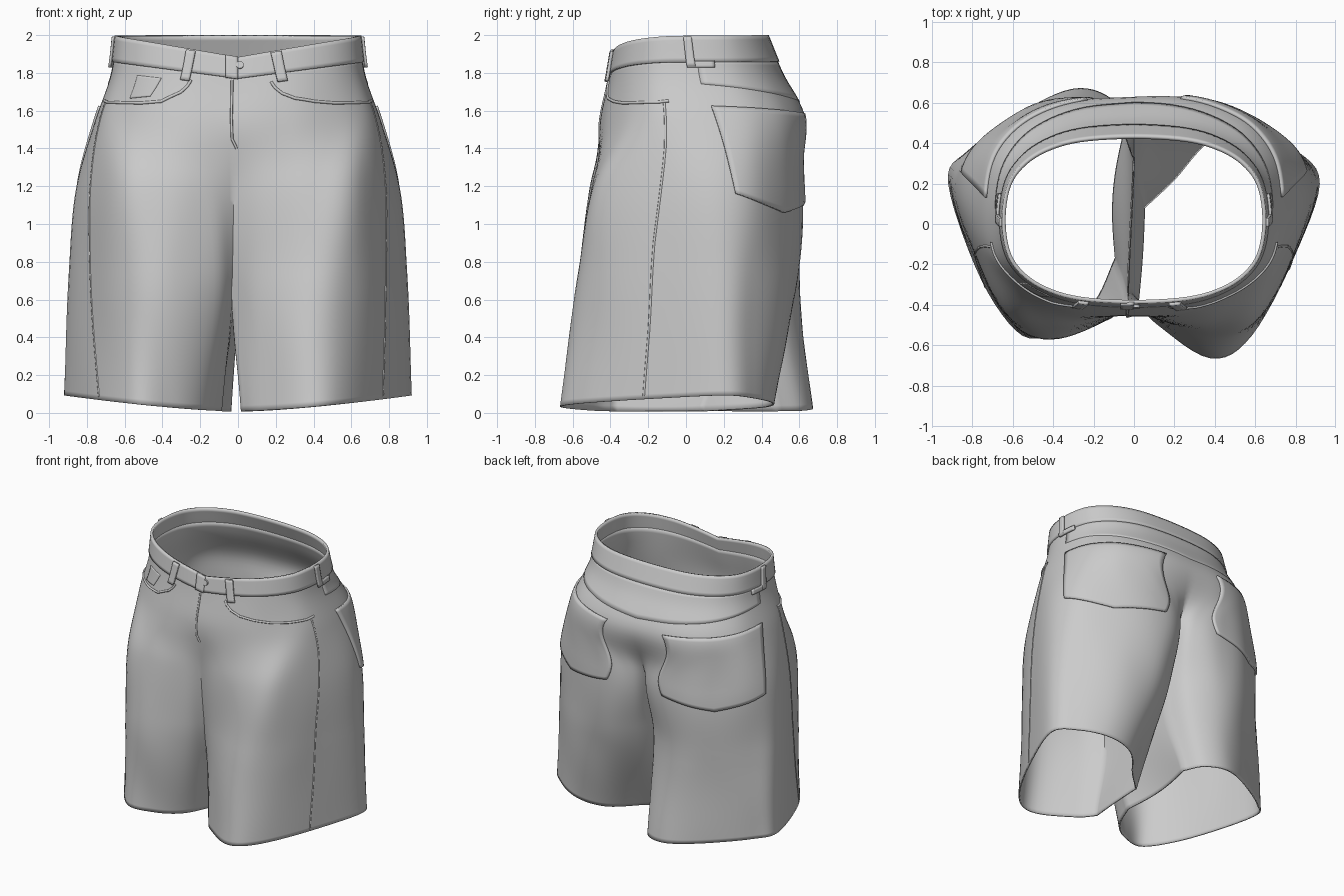
import bpy, bmesh, math
from mathutils import Vector, noise

if "Cube" in bpy.data.objects:
    bpy.data.objects.remove(bpy.data.objects["Cube"])

# Half cross-sections, front centre -> outer side -> back centre
ZS = [0, .75, 1.2, 1.55, 1.8, 2.0]
KNEE = [(-.03, -.36), (.13, -.47), (.38, -.56), (.6, -.48), (.78, -.17), (.89, .17),
        (.79, .37), (.54, .54), (.27, .59), (.08, .5), (0, .35)]
THIGH = [(-.02, -.42), (.18, -.475), (.4, -.495), (.61, -.43), (.77, -.15), (.85, .14),
         (.78, .36), (.54, .54), (.25, .61), (.08, .57), (0, .49)]
HEM = {1: [(.02, -.38), (.12, -.5), (.38, -.66), (.58, -.55), (.78, -.18), (.915, .2),
           (.8, .36), (.6, .46), (.38, .42), (.2, .22), (.05, .08)],
       -1: [(.09, -.17), (.19, -.38), (.35, -.51), (.55, -.55), (.75, -.28), (.915, .2),
            (.82, .36), (.55, .55), (.3, .665), (.12, .62), (.04, .48)]}


def oval(rx, yf, yb, yc, n=2.5):
    pts = []
    for i in range(11):
        a = math.pi * i / 10
        c = math.cos(a)
        r = yc - yf if c > 0 else yb - yc
        pts.append((rx * max(0, math.sin(a)) ** (2 / n), yc - math.copysign(r * abs(c) ** (2 / n), c)))
    pts[0], pts[-1] = (0, yf), (0, yb)
    return pts


def section(half, side):
    # keep the centre seam common to both halves
    out = [Vector((side * x, y)) for x, y in half]
    if half is KNEE or half is THIGH:
        out[0].x = half[0][0]
    return out


TOPS = [oval(.75, -.445, .63, .08), oval(.665, -.41, .505, .03), oval(.638, -.378, .422, .02, 2.6)]
LEVELS = {s: [section(h, s) for h in [HEM[s], KNEE, THIGH] + TOPS] for s in (1, -1)}


def along(pts, u, flat):
    f = min(max(u, 0), 1) * 10
    i = min(int(f), 9)
    t = f - i

    def end(e, q):
        return Vector((2 * e.x - q.x, q.y)) if flat else 2 * e - q
    p1, p2 = pts[i], pts[i + 1]
    p0 = pts[i - 1] if i else end(p1, p2)
    p3 = pts[i + 2] if i < 9 else end(p2, p1)
    return .5 * (2 * p1 + (p2 - p0) * t + (2 * p0 - 5 * p1 + 4 * p2 - p3) * t * t
                 + (3 * p1 - p0 - 3 * p2 + p3) * t ** 3)


def surf(side, u, z):
    """Point on the cloth: u runs front to back round the outside."""
    q = [along(p, u, k > 2) for k, p in enumerate(LEVELS[side])]
    k = max(i for i in range(5) if ZS[i] <= max(z, 0))

    def slope(i):
        return (q[i + 1] - q[i]) / (ZS[i + 1] - ZS[i])

    def tangent(i):
        if i in (0, 5):
            return slope(min(i, 4))
        mid = (slope(i - 1) + slope(i)) / 2
        # at crotch height the centre seam ignores the separate hems
        return mid.lerp(slope(1), min(1, abs(2 * u - 1)) ** 6) if i == 1 else mid
    h = ZS[k + 1] - ZS[k]
    t = (z - ZS[k]) / h
    p = (q[k] * (2 * t**3 - 3 * t * t + 1) + tangent(k) * h * (t**3 - 2 * t * t + t)
         + q[k + 1] * (3 * t * t - 2 * t**3) + tangent(k + 1) * h * (t**3 - t * t))
    x, y = p
    # soft folds, front waist dip, and raised outer hem
    amp = .02 * min(1, max(0, (1.85 - z) / .4)) * min(1, .4 + z)
    y += amp * noise.noise(Vector((x * 3.5, y * 3.5, z * 1.6))) * (1 if y > 0 else -1) * min(1, abs(y) * 5)
    drop = .115 * max(0, 1 - abs(x) / .65) * min(1, max(0, -y * 6)) * min(1, max(0, (z - 1.4) / .6))
    lift = (.008 + .085 * (abs(x) / .92) ** 1.5) * max(0, 1 - z) ** 2
    return Vector((x, y, z - drop + lift))


def normal(side, u, z):
    d = .004
    n = (surf(side, u + d, z) - surf(side, u - d, z)).cross(surf(side, u, min(z + d, 2)) - surf(side, u, z - d))
    n.normalize()
    p = surf(side, u, z)
    return n if n.dot(Vector((p.x - side * .25, p.y, 0))) > 0 else -n


def grid(bm, fn, nu, nv):
    rows = [[bm.verts.new(fn(i / nu, j / nv)) for i in range(nu + 1)] for j in range(nv + 1)]
    for j in range(nv):
        for i in range(nu):
            bm.faces.new((rows[j][i], rows[j][i + 1], rows[j + 1][i + 1], rows[j + 1][i]))


def finish(name, bm, thick):
    bmesh.ops.remove_doubles(bm, verts=bm.verts, dist=.0008)
    bmesh.ops.recalc_face_normals(bm, faces=bm.faces)
    me = bpy.data.meshes.new(name)
    bm.to_mesh(me)
    bm.free()
    ob = bpy.data.objects.new(name, me)
    bpy.context.collection.objects.link(ob)
    m = ob.modifiers.new("cloth_thickness", 'SOLIDIFY')
    m.thickness, m.offset = thick, 0
    bpy.ops.object.select_all(action='DESELECT')
    ob.select_set(True)
    bpy.context.view_layer.objects.active = ob
    bpy.ops.object.shade_smooth_by_angle(angle=math.radians(45))
    return ob


def patch(name, side, bl, br, tr, tl, off=.012, thick=.02, dip=0, n=(14, 12)):
    """Cloth piece laid on the surface, corners given as (u, z)."""
    bm = bmesh.new()

    def fn(s, t):
        a = Vector(bl).lerp(Vector(br), s)
        p = a.lerp(Vector(tl).lerp(Vector(tr), s), t)
        z = p.y - dip * (1 - t) * (1 - abs(2 * s - 1))
        return surf(side, p.x, z) + normal(side, p.x, z) * off
    grid(bm, fn, *n)
    return finish(name, bm, thick)


def seam(name, side, pts, r=.008, off=.006):
    cu = bpy.data.curves.new(name, 'CURVE')
    cu.dimensions, cu.bevel_depth, cu.bevel_resolution = '3D', r, 2
    sp = cu.splines.new('POLY')
    path = [Vector(a).lerp(Vector(b), k / 6) for a, b in zip(pts, pts[1:]) for k in range(6)] + [Vector(pts[-1])]
    sp.points.add(len(path) - 1)
    for p, (u, z) in zip(sp.points, path):
        p.co = (*(surf(side, u, z) + normal(side, u, z) * off), 1)
    bpy.context.collection.objects.link(bpy.data.objects.new(name, cu))


# Body: outer panels of both legs plus inner leg walls meeting at the crotch
body = bmesh.new()
for side in (1, -1):
    def outer(u, t):
        j = t * 54
        return surf(side, u, .75 * j / 24 if j <= 24 else .75 + 1.13 * (j - 24) / 30)

    def inner(v, w):
        e = abs(2 * v - 1)
        z = (.6 + .15 * e ** 2.5) * (1 - w)
        own = surf(side, 0, z).lerp(surf(side, 1, z), v)
        own.x += (.005 if side > 0 else -.035) * math.sin(math.pi * v) * w
        mate = surf(-side, 0, z).lerp(surf(-side, 1, z), v)
        return own.lerp((own + mate) / 2, (1 - w) ** 2 * (1 - e ** 8))
    grid(body, outer, 60, 54)
    grid(body, inner, 24, 24)
finish("shorts_body", body, .01)

# Waistband and back yoke, each one piece across the centre
band, yoke = bmesh.new(), bmesh.new()
for side in (1, -1):
    def laid(u, z, off):
        n = normal(side, u, z)
        if u in (0, 1):
            n.x = 0
        return surf(side, u, z) + n * off
    grid(band, lambda u, t: laid(u, 1.855 + .14 * t, .006), 48, 6)
    grid(yoke, lambda u, t: laid(.52 + .48 * u, (1.74 - .1 * u) * (1 - t) + 1.86 * t, .003), 24, 8)
finish("waistband", band, .018)
finish("back_yoke", yoke, .01)
patch("waistband_overlap", -1, (0, 1.85), (.025, 1.85), (.025, 1.995), (0, 1.995), .016, .016, n=(4, 6))

# Waist button
n = normal(1, .004, 1.93)
bpy.ops.mesh.primitive_cylinder_add(vertices=24, radius=.02, depth=.014,
                                    location=surf(1, .004, 1.94) + n * .022,
                                    rotation=n.to_track_quat('Z', 'Y').to_euler())
bpy.context.object.name = "waist_button"

# Fly edge and left coin pocket
seam("fly_edge", -1, [(.012, 1.84), (.012, 1.6), (.01, 1.46), (0, 1.4)], .007)
patch("coin_pocket", -1, (.2, 1.69), (.27, 1.67), (.27, 1.8), (.18, 1.8), .004, .01)

for side, tag in ((1, "right"), (-1, "left")):
    # Back pocket
    patch(tag + "_back_pocket", side, (.548, 1.16), (.8, 1.12), (.925, 1.58), (.53, 1.62), .009, .018, .08, (24, 20))
    # Curved front pocket opening
    k = 0 if side > 0 else .03
    seam(tag + "_front_pocket_edge", side,
         [(.065 + k, 1.81), (.072 + k, 1.77), (.085 + k, 1.73), (.11 + k, 1.695), (.16, 1.667),
          (.22, 1.65), (.3, 1.643), (.39, 1.643), (.425, 1.65)], .008)
    # Outer side seam
    seam(tag + "_side_seam", side, [(.41, 1.64), (.41, 1.4), (.4, .9), (.395, .4), (.39, .02)], .007, .002)
    # Belt loops
    k = 0 if side > 0 else .02
    patch(tag + "_front_belt_loop", side, (.078 + k, 1.8), (.1 + k, 1.8), (.086 + k, 1.985), (.064 + k, 1.985), .024, .016, n=(4, 8))
    patch(tag + "_side_belt_loop", side, (.488, 1.83), (.513, 1.83), (.505, 1.99), (.48, 1.99), .022, .014, n=(4, 8))
    patch(tag + "_side_loop_foot", side, (.488, 1.825), (.565, 1.825), (.565, 1.86), (.488, 1.86), .02, .014, n=(8, 3))
